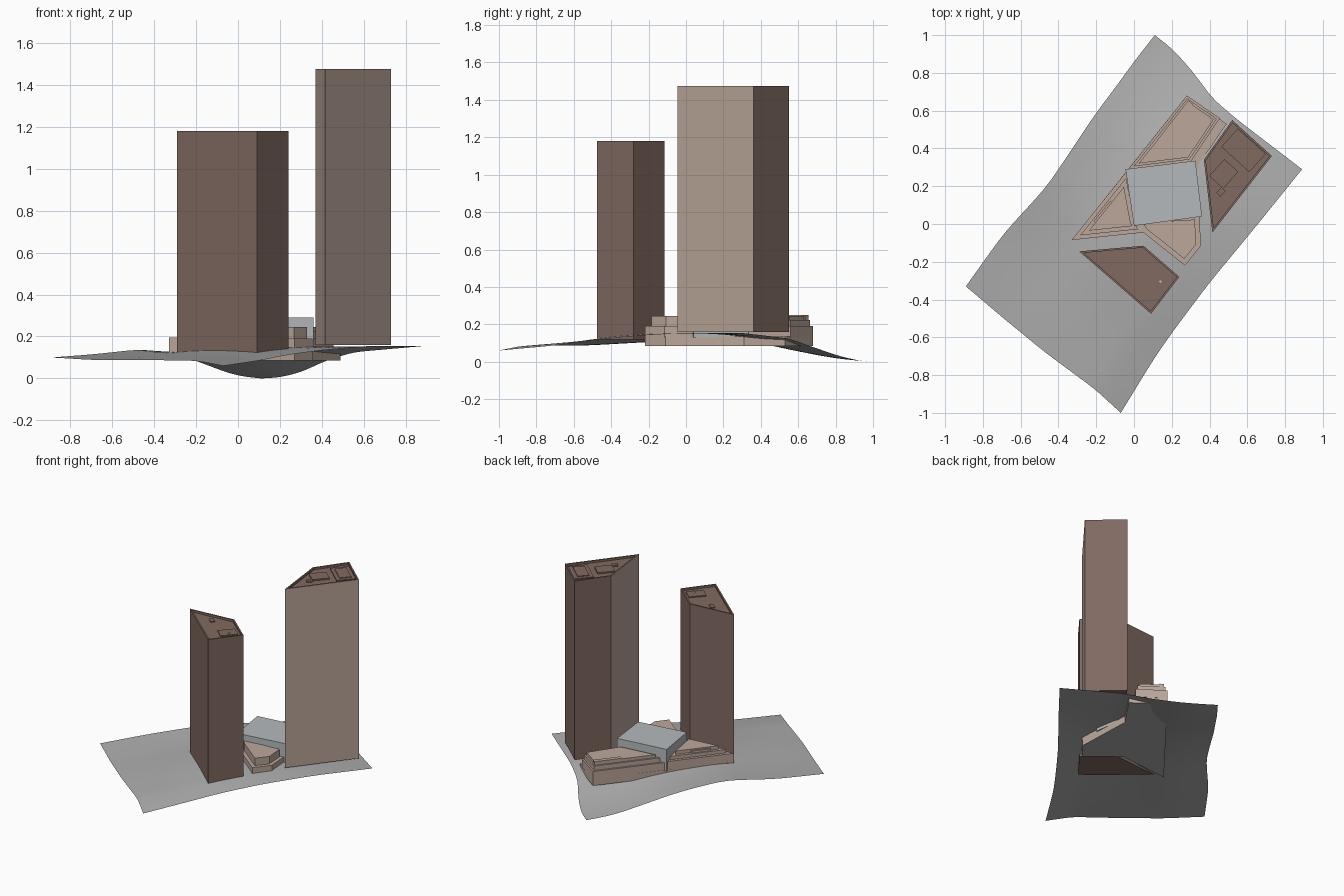
import bpy
import bmesh
from mathutils import Vector

cube = bpy.data.objects.get("Cube")
if cube:
    bpy.data.objects.remove(cube, do_unlink=True)


def material(name, r, g, b):
    m = bpy.data.materials.new(name)
    m.use_nodes = True
    m.diffuse_color = (r, g, b, 1)
    m.node_tree.nodes["Principled BSDF"].inputs["Base Color"].default_value = (r, g, b, 1)
    return m


BROWN = material("brown cladding", .216, .144, .119)
TAN = material("tan stone", .5, .39, .33)
GROUND = material("ground grey", .42, .42, .42)
PALE = material("pale grey", .46, .485, .5)


def finish(name, bm, *mats):
    me = bpy.data.meshes.new(name)
    bm.to_mesh(me)
    bm.free()
    for m in mats:
        me.materials.append(m)
    ob = bpy.data.objects.new(name, me)
    bpy.context.collection.objects.link(ob)
    return ob


def block(name, pts, z0, z1, mats, steps=(), rule=None):
    """Upright prism; each step insets the top face and then raises or sinks it."""
    bm = bmesh.new()
    base = bm.faces.new([bm.verts.new((x, y, z0)) for x, y in pts])
    base.normal_update()
    if base.normal.z > 0:
        base.normal_flip()
    ext = bmesh.ops.extrude_face_region(bm, geom=[base], use_keep_orig=True)["geom"]
    bmesh.ops.translate(bm, vec=(0, 0, z1 - z0),
                        verts=[v for v in ext if isinstance(v, bmesh.types.BMVert)])
    bmesh.ops.recalc_face_normals(bm, faces=bm.faces)
    top = max(bm.faces, key=lambda f: f.calc_center_median().z)
    for inset, rise in steps:
        bmesh.ops.inset_individual(bm, faces=[top], thickness=inset, use_even_offset=True)
        top = bmesh.ops.extrude_discrete_faces(bm, faces=[top])["faces"][0]
        bmesh.ops.translate(bm, vec=(0, 0, rise), verts=top.verts)
    bm.normal_update()
    for f in bm.faces:
        if rule:
            f.material_index = rule(f)
    return finish(name, bm, *mats)


def rect(cx, cy, w, d, direction):
    a = Vector(direction).normalized()
    b = Vector((-a.y, a.x))
    c = Vector((cx, cy))
    return [tuple(c + a * w / 2 * i + b * d / 2 * j)
            for i, j in ((-1, -1), (1, -1), (1, 1), (-1, 1))]


# Terrain: a smooth patch stretched between four edge paths
N = 28


def path(pts):
    pts = [Vector(p) for p in pts]
    run = [0]
    for a, b in zip(pts, pts[1:]):
        run.append(run[-1] + (b - a).length)
    out = []
    for i in range(N + 1):
        s = run[-1] * i / N
        k = max(j for j in range(len(pts) - 1) if run[j] <= s + 1e-9)
        out.append(pts[k].lerp(pts[k + 1], min(1, (s - run[k]) / (run[k + 1] - run[k]))))
    for _ in range(2):
        out = [out[0]] + [(a + b * 2 + c) / 4 for a, b, c in zip(out, out[1:], out[2:])] + [out[-1]]
    return out


A, B, C, D = (.11, 1, 0), (.89, .29, .155), (-.07, -1, .06), (-.89, -.33, .1)
north = path([A, (.2, .93, .005), (.3, .82, .03), (.42, .66, .085), (.55, .55, .125), B])
south = path([D, (-.69, -.5, .088), (-.47, -.68, .088), (-.2, -.88, .085), C])
west = path([A, (0, .86, .012), (-.1, .72, .045), (-.2, .59, .085), (-.3, .44, .115),
             (-.46, .2, .14), (-.69, -.05, .115), D])
east = path([B, (.64, -.02, .155), (.4, -.31, .135), (.22, -.55, .11), (.12, -.69, .088), C])

bm = bmesh.new()
grid = []
for j in range(N + 1):
    v = j / N
    row = []
    for i in range(N + 1):
        u = i / N
        p = north[i].lerp(south[i], v) + west[j].lerp(east[j], u)
        p -= Vector(A).lerp(Vector(B), u).lerp(Vector(D).lerp(Vector(C), u), v)
        row.append(bm.verts.new(p))
    grid.append(row)
for j in range(N):
    for i in range(N):
        bm.faces.new((grid[j][i], grid[j + 1][i], grid[j + 1][i + 1], grid[j][i + 1]))
for f in bm.faces:
    f.smooth = True
finish("terrain", bm, GROUND)

# Towers with sunken roofs behind thin parapets
parapet = [(.01, -.015)]
block("short_tower", [(-.29, -.145), (.05, -.115), (.24, -.28), (.09, -.475)],
      .12, 1.18, [BROWN], parapet)


def tall_colours(f):
    n, c = f.normal, f.calc_center_median()
    wall = abs(n.z) < .1 and c.z < 1.2
    return int(wall and (n.y < -.3 or n.x < -.95))


block("tall_tower", [(.37, .34), (.52, .55), (.73, .36), (.415, -.045)],
      .16, 1.475, [BROWN, TAN], parapet, tall_colours)

# Rooftop plant
slant = (.74, -.67)
block("tall_roof_plant", rect(.58, .39, .2, .13, slant), 1.458, 1.468, [BROWN], [(.025, .005)])
block("tall_roof_core", rect(.475, .265, .1, .12, slant), 1.458, 1.47, [BROWN])
block("tall_roof_hatch", rect(.46, .17, .03, .04, slant), 1.458, 1.47, [BROWN])
block("short_roof_plant", rect(.12, -.29, .09, .12, slant), 1.163, 1.172, [BROWN])
block("short_roof_hatch", rect(-.08, -.19, .05, .03, slant), 1.163, 1.172, [BROWN])
block("short_roof_vent", rect(.14, -.305, .012, .012, slant), 1.17, 1.178, [PALE])


# Stepped podium; its underside matches the ground
def under(f):
    return int(f.normal.z < -.9)


block("podium_base", [(-.33, -.085), (.28, .68), (.49, .53), (.34, .31), (.357, -.11),
                      (.27, -.22), (.05, -.045)], .085, .135, [TAN, GROUND], (), under)
block("north_wing", [(-.03, .29), (.28, .68), (.455, .56), (.3, .33)],
      .13, .19, [TAN], [(.012, .033), (.012, .022)])
block("west_wing", [(-.33, -.085), (-.03, .29), (.02, .02), (.05, -.045)],
      .13, .195, [TAN], [(.02, .025), (.02, .025)])
block("south_wing", [(0, .03), (.05, -.045), (.27, -.22), (.355, -.115), (.345, .05)],
      .13, .19, [TAN], [(.025, .055)])

# Terrace strips along the long podium side
along = (.61, .765)
block("north_terrace", rect(.24, .57, .19, .03, along), .22, .25, [TAN])
block("west_terrace", rect(-.16, .06, .14, .025, along), .2, .235, [TAN])

# Hall set across the podium wings
block("central_hall", [(-.045, .29), (.325, .335), (.36, .04), (0, -.01)], .13, .29, [PALE])
